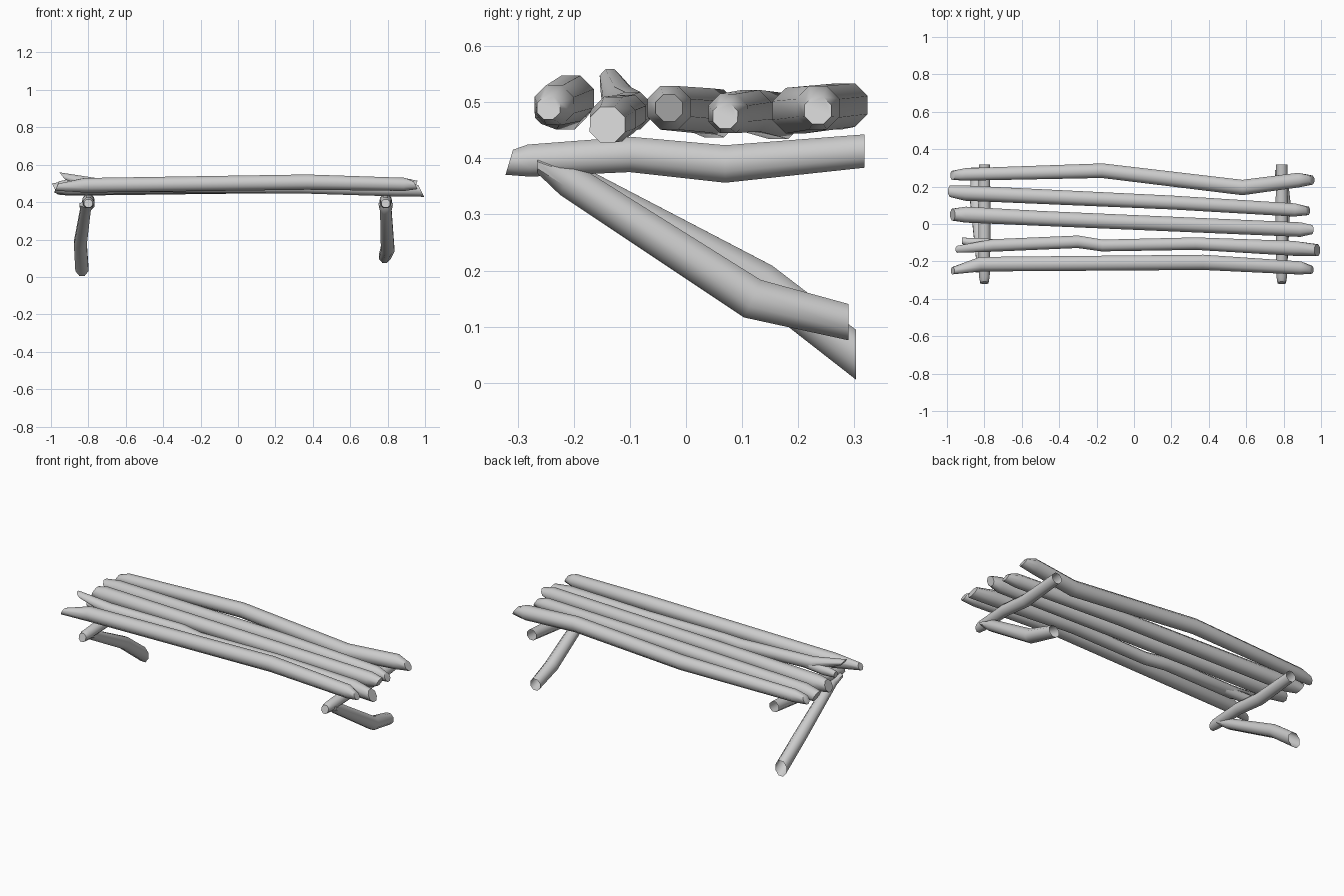
import bpy
import bmesh
import math
from mathutils import Vector

default_cube = bpy.data.objects.get("Cube")
if default_cube:
    bpy.data.objects.remove(default_cube, do_unlink=True)

# One plain colour for the whole bench
wood = bpy.data.materials.new("pale_grey_wood")
wood.use_nodes = True
GREY = (0.6, 0.6, 0.6, 1.0)
wood.diffuse_color = GREY
wood.node_tree.nodes["Principled BSDF"].inputs["Base Color"].default_value = GREY

X_AXIS = Vector((1, 0, 0))
Y_AXIS = Vector((0, 1, 0))
UP = Vector((0, 0, 1))


def log(name, axis, path, radii, start_slant=0.0, end_slant=0.0,
        open_end=False, sides=8, flat_tip=1.0):
    """Bent log: rings mitred at each path point, slanted cuts at the ends."""
    points = [Vector(p) for p in path]
    last = len(points) - 1
    side = UP.cross(axis)
    bm = bmesh.new()
    rings = []
    for i, (centre, radius) in enumerate(zip(points, radii)):
        before = (points[i] - points[max(i - 1, 0)]).normalized()
        after = (points[min(i + 1, last)] - points[i]).normalized()
        # tube direction and the plane that cuts the ring
        along = after if i < last else before
        normal = (before + after).normalized()
        slant = 0.0
        if i == 0:
            normal, slant = axis, start_slant
        elif i == last:
            normal, slant = axis, end_slant
        across = (side - along * side.dot(along)).normalized()
        rise = along.cross(across)
        if rise.z < 0:
            rise = -rise
        ring = []
        for k in range(sides):
            angle = math.tau * (k + 0.5) / sides
            widen = flat_tip if i == 0 else 1.0
            spoke = (across * math.cos(angle) * widen
                     + rise * math.sin(angle) / widen) * radius
            spoke -= along * (spoke.dot(normal) / along.dot(normal))
            spoke += axis * slant * radius * math.sin(angle)
            ring.append(bm.verts.new(centre + spoke))
        rings.append(ring)
    for a, b in zip(rings, rings[1:]):
        for k in range(sides):
            n = (k + 1) % sides
            bm.faces.new((a[k], a[n], b[n], b[k]))
    bm.faces.new(rings[0])
    if not open_end:
        bm.faces.new(rings[-1])
    bmesh.ops.recalc_face_normals(bm, faces=bm.faces)
    mesh = bpy.data.meshes.new(name)
    bm.to_mesh(mesh)
    bm.free()
    mesh.materials.append(wood)
    obj = bpy.data.objects.new(name, mesh)
    bpy.context.collection.objects.link(obj)
    bpy.ops.object.select_all(action="DESELECT")
    obj.select_set(True)
    bpy.context.view_layer.objects.active = obj
    bpy.ops.object.shade_smooth_by_angle(angle=math.radians(50))
    return obj


# Seat logs, front to back
log("seat_log_front", X_AXIS,
    [(-.97, -.25, .48), (-.82, -.215, .49), (.37, -.205, .507),
     (.89, -.235, .495), (.95, -.245, .49)],
    [.02, .042, .044, .038, .022], start_slant=.5, end_slant=-.5)
log("seat_log_second", X_AXIS,
    [(-.94, -.135, .54), (-.76, -.115, .495), (-.3, -.095, .485),
     (-.17, -.115, .48), (.33, -.105, .48), (.85, -.13, .47), (.98, -.14, .46)],
    [.02, .036, .036, .034, .036, .043, .034], start_slant=-.8, end_slant=-.5)
log("seat_log_second_spur", X_AXIS,
    [(-.92, -.09, .48), (-.84, -.1, .48), (-.66, -.11, .485)],
    [.018, .028, .024])
log("seat_log_middle", X_AXIS,
    [(-.97, .05, .48), (-.9, .05, .48), (-.5, .03, .485),
     (.89, -.03, .49), (.95, -.03, .49)],
    [.034, .046, .043, .042, .026], start_slant=.4, end_slant=.4)
log("seat_log_fourth", X_AXIS,
    [(-.98, .175, .47), (-.9, .165, .475), (.2, .115, .485),
     (.86, .075, .48), (.93, .07, .475)],
    [.032, .044, .04, .038, .024], start_slant=-.5, end_slant=-.5)
log("seat_log_back", X_AXIS,
    [(-.97, .26, .48), (-.9, .265, .485), (-.17, .285, .495),
     (.58, .195, .485), (.88, .235, .49), (.95, .235, .485)],
    [.026, .036, .042, .044, .042, .026], start_slant=.5, end_slant=-.6)

# Cross bars under the seat, open at the back
for label, x in (("left", .79), ("right", -.8)):
    log("cross_bar_" + label, Y_AXIS,
        [(x, -.315, .393), (x, -.28, .396), (x, -.1, .407),
         (x, .07, .39), (x, .318, .413)],
        [.024, .031, .034, .036, .032], start_slant=.3, open_end=True)

# Slanting legs, each with a flattened tip wedged under its cross bar
log("leg_left", Y_AXIS,
    [(.79, -.265, .388), (.79, -.21, .362), (.8, .118, .15), (.785, .29, .108)],
    [.024, .033, .039, .034], open_end=True, flat_tip=1.7)
log("leg_right", Y_AXIS,
    [(-.81, -.26, .388), (-.815, -.2, .362), (-.843, .135, .18),
     (-.835, .303, .05)],
    [.024, .03, .037, .038], open_end=True, flat_tip=1.7)
